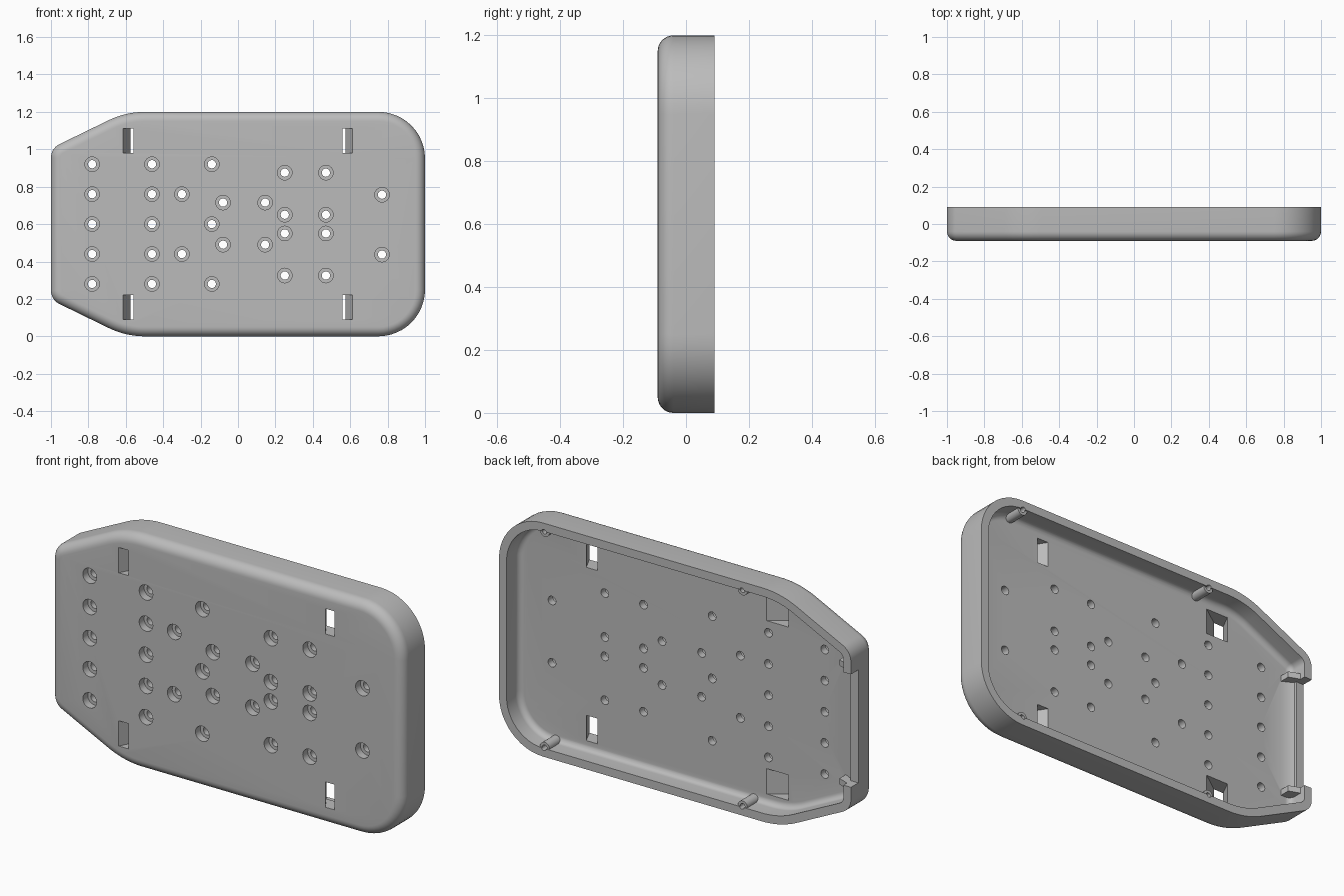
import bpy, bmesh, math
from mathutils import Vector

if "Cube" in bpy.data.objects:
    bpy.data.objects.remove(bpy.data.objects["Cube"])

grey = bpy.data.materials.new("light_grey")
grey.use_nodes = True
grey.diffuse_color = (0.5, 0.5, 0.5, 1)
grey.node_tree.nodes["Principled BSDF"].inputs["Base Color"].default_value = (0.5, 0.5, 0.5, 1)


def loft(name, rings):
    """Solid through a stack of equal-length rings, capped at both ends."""
    bm = bmesh.new()
    loops = [[bm.verts.new(p) for p in ring] for ring in rings]
    n = len(loops[0])
    for a, b in zip(loops, loops[1:]):
        for i in range(n):
            j = (i + 1) % n
            bm.faces.new((a[i], a[j], b[j], b[i]))
    bm.faces.new(loops[0])
    bm.faces.new(loops[-1])
    bmesh.ops.recalc_face_normals(bm, faces=bm.faces)
    mesh = bpy.data.meshes.new(name)
    bm.to_mesh(mesh)
    bm.free()
    mesh.materials.append(grey)
    obj = bpy.data.objects.new(name, mesh)
    bpy.context.collection.objects.link(obj)
    return obj


def combine(body, tool, operation):
    """Apply a boolean and drop the tool."""
    mod = body.modifiers.new(tool.name, "BOOLEAN")
    mod.operation, mod.solver, mod.object = operation, "EXACT", tool
    bpy.context.view_layer.objects.active = body
    bpy.ops.object.modifier_apply(modifier=mod.name)
    bpy.data.objects.remove(tool)


def cylinder(name, x, z, radius, y0, y1, sides=24):
    turn = [2 * math.pi * i / sides for i in range(sides)]
    return loft(name, [[(x + radius * math.cos(t), y, z + radius * math.sin(t))
                        for t in turn] for y in (y0, y1)])


def prism(name, profile, z0, z1):
    """Extrude an (x, y) profile upwards."""
    return loft(name, [[(x, y, z) for x, y in profile] for z in (z0, z1)])


def box(name, x0, x1, y0, y1, z0, z1):
    return prism(name, [(x0, y0), (x1, y0), (x1, y1), (x0, y1)], z0, z1)


# Outline corners: x, z, rounding radius
half = [(-1, 1.005, 0.08), (-0.6, 1.2, 0.45), (1, 1.2, 0.25)]
corners = half + [(x, 1.2 - z, r) for x, z, r in reversed(half)]


def outline(inset, y, steps=12):
    """Rounded outline moved inwards; the arc centres stay put."""
    points = []
    for i, (x, z, r) in enumerate(corners):
        p = Vector((x, z))
        a = (Vector(corners[i - 1][:2]) - p).normalized()
        b = (Vector(corners[(i + 1) % len(corners)][:2]) - p).normalized()
        opening = a.angle(b)
        centre = p + (a + b).normalized() * r / math.sin(opening / 2)
        start = p + a * r / math.tan(opening / 2) - centre
        end = p + b * r / math.tan(opening / 2) - centre
        t0 = math.atan2(start.y, start.x)
        sweep = math.atan2(end.y, end.x) - t0
        sweep = (sweep + math.pi) % (2 * math.pi) - math.pi
        rad = max(r - inset, 0.004)
        for k in range(steps + 1):
            t = t0 + sweep * k / steps
            points.append((centre.x + rad * math.cos(t), y, centre.y + rad * math.sin(t)))
    return points


def rounded_profile(inset, floor, top, radius, steps=8):
    """Rings of a pan: rounded bottom edge, then a straight wall."""
    rings = []
    for k in range(steps + 1):
        a = math.pi / 2 * k / steps
        rings.append(outline(inset + radius * (1 - math.sin(a)),
                             floor + radius * (1 - math.cos(a))))
    return rings + [outline(inset, top)]


FRONT, BACK, FLOOR = -0.09, 0.09, -0.012

# Tray shell
tray = loft("tray_shell", rounded_profile(0, FRONT, BACK, 0.05))
combine(tray, loft("cavity", rounded_profile(0.043, FLOOR, 0.2, 0.03)), "DIFFERENCE")

# Lowered end wall with its ramp and end ribs
combine(tray, box("end_notch", -1.1, -0.9, 0.03, 0.2, 0.31, 0.89), "DIFFERENCE")
combine(tray, prism("ramp", [(-0.98, 0.03), (-0.98, -0.03), (-0.9, -0.03), (-0.9, FLOOR)],
                    0.29, 0.91), "UNION")
for z in (0.28, 0.89):
    combine(tray, prism("rib", [(-0.98, 0.07), (-0.98, -0.03), (-0.9, -0.03), (-0.9, 0.04)],
                        z, z + 0.03), "UNION")

# Screw bosses along the long walls
for x in (0.745, -0.38):
    for z in (0.045, 1.155):
        combine(tray, cylinder("boss", x, z, 0.027, -0.03, 0.083), "UNION")
        combine(tray, cylinder("pilot", x, z, 0.013, 0.02, 0.2), "DIFFERENCE")

# Slanted strap slots: front x range, back x range
for f0, f1, b0, b1 in ((-0.615, -0.56, -0.575, -0.45), (0.56, 0.612, 0.51, 0.575)):
    for z in (0.09, 0.98):
        combine(tray, prism("slot", [(f0, -0.12), (f1, -0.12), (f1, FRONT), (b1, FLOOR),
                                     (b1, 0.03), (b0, 0.03), (b0, FLOOR), (f0, FRONT)],
                            z, z + 0.13), "DIFFERENCE")

# Counterbored holes, grouped by column
columns = [((-0.78, -0.46), (0.28, 0.44, 0.6, 0.76, 0.92)),
           ((-0.3,), (0.44, 0.76)),
           ((-0.14,), (0.28, 0.6, 0.92)),
           ((-0.08, 0.145), (0.49, 0.715)),
           ((0.25, 0.47), (0.325, 0.55, 0.65, 0.875)),
           ((0.77,), (0.437, 0.757))]
for xs, zs in columns:
    for x in xs:
        for z in zs:
            combine(tray, cylinder("counterbore", x, z, 0.039, -0.2, -0.05), "DIFFERENCE")
            combine(tray, cylinder("hole", x, z, 0.022, -0.2, 0.05), "DIFFERENCE")

# Smooth the rounded edges, keep the rims crisp
bpy.ops.object.select_all(action="DESELECT")
tray.select_set(True)
bpy.context.view_layer.objects.active = tray
bpy.ops.object.shade_smooth_by_angle(angle=math.radians(30))
